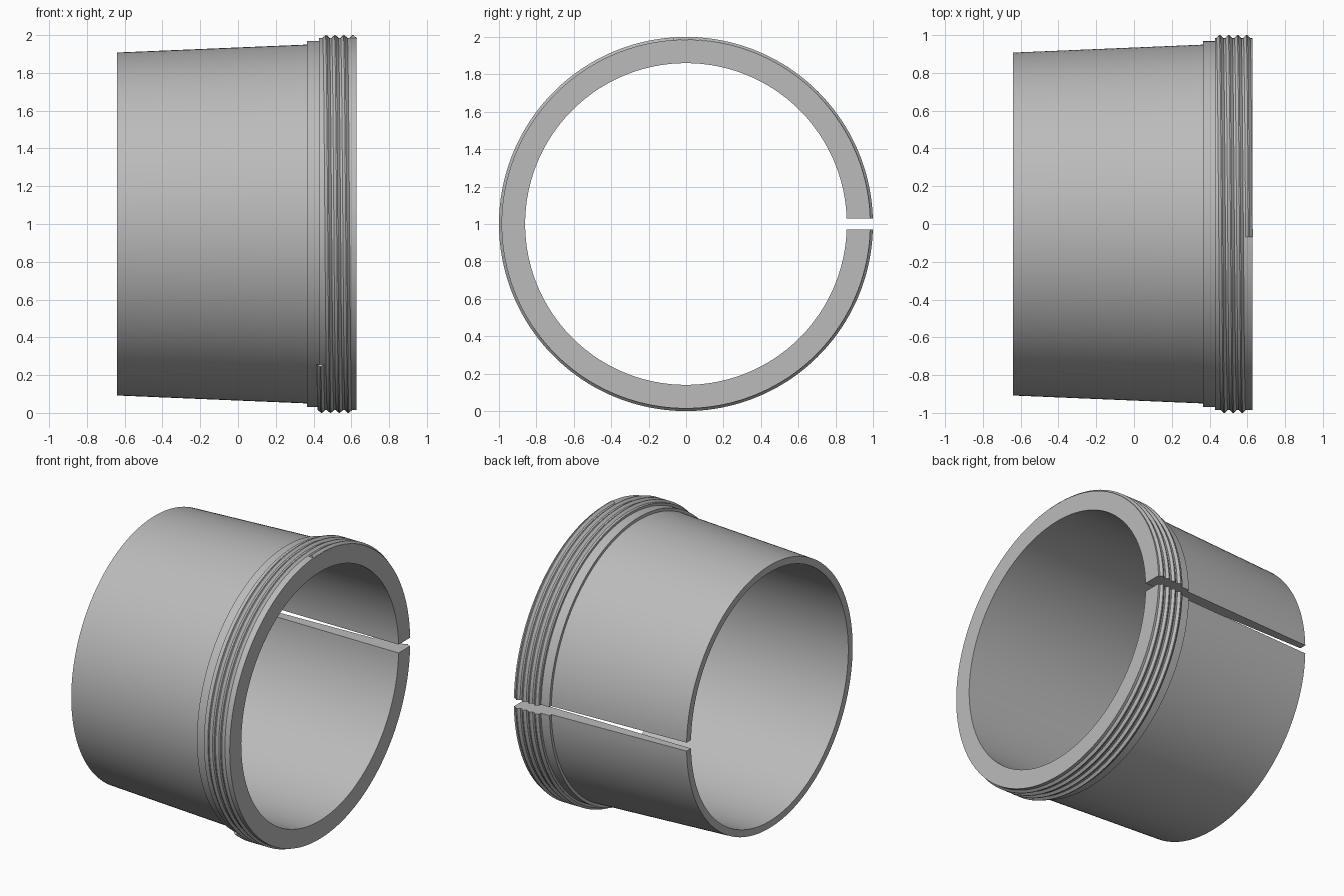
import bpy, bmesh
from math import pi, sin, cos, asin, radians

if "Cube" in bpy.data.objects:
    bpy.data.objects.remove(bpy.data.objects["Cube"])

STEPS = 180          # facets in a full turn
SLOT = 0.029         # half height of the slot on the back side
PITCH = 0.0475

steel = bpy.data.materials.new("plain grey steel")
steel.use_nodes = True
grey = (0.5, 0.5, 0.5, 1)
steel.diffuse_color = grey
steel.node_tree.nodes["Principled BSDF"].inputs["Base Color"].default_value = grey


def sweep(bm, profile, start, end, steps, lead=0.0):
    """Sweep a closed (x, radius) loop about the x axis, staying clear of the slot."""
    turn = start // (2 * pi) * 2 * pi
    rings = []
    for i in range(steps + 1):
        ring = []
        for x, r in profile:
            gap = asin(SLOT / r)
            a0, a1 = max(start, turn + gap), min(end, turn + 2 * pi - gap)
            a = a0 + (a1 - a0) * i / steps
            ring.append(bm.verts.new((x + lead * a / (2 * pi), r * cos(a), 1 + r * sin(a))))
        rings.append(ring)
    n = len(profile)
    for a, b in zip(rings, rings[1:]):
        for k in range(n):
            bm.faces.new((a[k], a[(k + 1) % n], b[(k + 1) % n], b[k]))
    bm.faces.new(rings[0])
    bm.faces.new(rings[-1])


def finish(bm, name):
    bmesh.ops.recalc_face_normals(bm, faces=bm.faces)
    mesh = bpy.data.meshes.new(name)
    bm.to_mesh(mesh)
    bm.free()
    mesh.materials.append(steel)
    obj = bpy.data.objects.new(name, mesh)
    bpy.context.collection.objects.link(obj)
    bpy.ops.object.select_all(action='DESELECT')
    obj.select_set(True)
    bpy.context.view_layer.objects.active = obj
    bpy.ops.object.shade_smooth_by_angle(angle=radians(15))


# Split sleeve: tapered outside, collar, threaded rim, straight bore
bm = bmesh.new()
sleeve = [(-0.64, 0.86), (-0.64, 0.908), (0.365, 0.95), (0.365, 0.97),
          (0.43, 0.97), (0.43, 0.986), (0.627, 0.986), (0.627, 0.86)]
sweep(bm, sleeve, 0, 2 * pi, STEPS)
finish(bm, "split_sleeve")

# Helical thread ridge, interrupted by the slot on each turn
bm = bmesh.new()
first, last = radians(229), radians(90 + 4 * 360 + 4)
x0 = 0.609 - PITCH * last / (2 * pi)
ridge = [(x0 - 0.020, 0.984), (x0 - 0.003, 1.0), (x0 + 0.003, 1.0), (x0 + 0.020, 0.984)]
for t in range(5):
    a, b = max(first, 2 * pi * t), min(last, 2 * pi * (t + 1))
    sweep(bm, ridge, a, b, max(8, int(STEPS * (b - a) / (2 * pi))), PITCH)
finish(bm, "thread_ridge")
